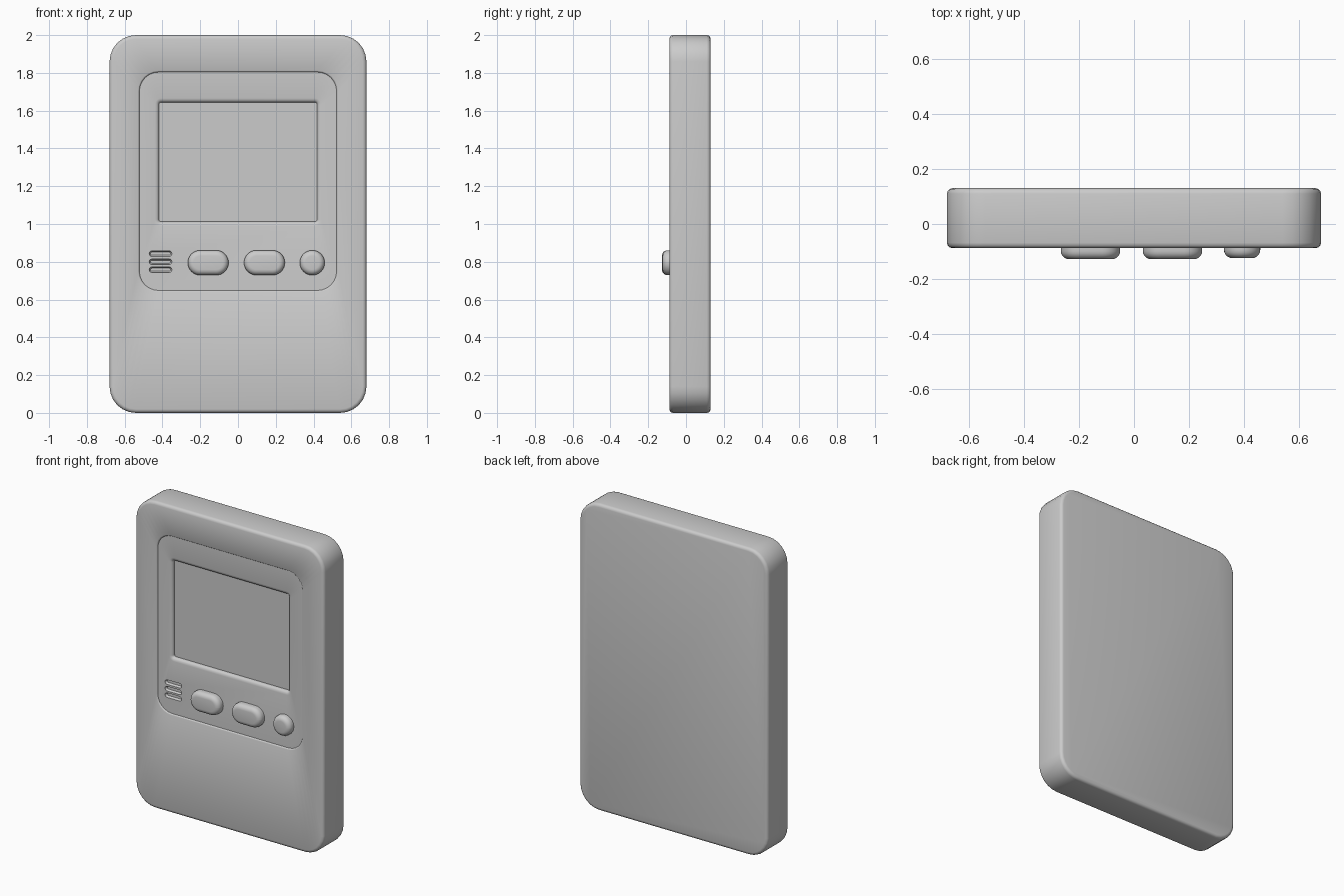
import bpy, bmesh, math

if "Cube" in bpy.data.objects:
    bpy.data.objects.remove(bpy.data.objects["Cube"])


def rounded_rect(cx, cz, hx, hz, r, y, seg):
    """Points of a rounded rectangle in the plane y, counter-clockwise from the front."""
    pts = []
    for k, (sx, sz) in enumerate([(1, 1), (-1, 1), (-1, -1), (1, -1)]):
        for i in range(seg + 1):
            a = math.pi / 2 * (k + i / seg)
            pts.append((cx + sx * (hx - r) + r * math.cos(a), y,
                        cz + sz * (hz - r) + r * math.sin(a)))
    return pts


def loft(name, rings, seg):
    """Skin a list of (cx, cz, hx, hz, r, y) outlines and cap both ends."""
    bm = bmesh.new()
    loops = [[bm.verts.new(p) for p in rounded_rect(*r, seg)] for r in rings]
    n = len(loops[0])
    for a, b in zip(loops, loops[1:]):
        for i in range(n):
            j = (i + 1) % n
            bm.faces.new((a[i], a[j], b[j], b[i]))
    bm.faces.new(loops[0][::-1])
    bm.faces.new(loops[-1])
    bmesh.ops.remove_doubles(bm, verts=bm.verts, dist=1e-5)
    bmesh.ops.recalc_face_normals(bm, faces=bm.faces)
    me = bpy.data.meshes.new(name)
    bm.to_mesh(me)
    bm.free()
    ob = bpy.data.objects.new(name, me)
    bpy.context.collection.objects.link(ob)
    return ob


def smooth(ob, angle=40):
    bpy.ops.object.select_all(action='DESELECT')
    bpy.context.view_layer.objects.active = ob
    ob.select_set(True)
    bpy.ops.object.shade_smooth_by_angle(angle=math.radians(angle))


FRONT, BACK, PANEL, SCREEN = -0.088, 0.130, -0.080, -0.055
STEPS = [math.pi / 2 * i / 3 for i in range(4)]

# Case: rounded back edge, rounded front edge, shallow panel, sunken screen
rings = []
B = 0.02


def case_ring(inset, y):
    return (0, 1.0, 0.68 - inset, 1.0 - inset, 0.14 - inset, y)


for t in STEPS:
    rings.append(case_ring(B * (1 - math.sin(t)), BACK - B * (1 - math.cos(t))))
for t in STEPS:
    rings.append(case_ring(B * (1 - math.cos(t)), FRONT + B * (1 - math.sin(t))))
for inset, y in [(0, FRONT), (0.004, FRONT + 0.002), (0.008, PANEL)]:
    rings.append((0, 1.226, 0.53 - inset, 0.586 - inset, 0.11 - inset, y))
for t in STEPS:
    d = 0.022 * (1 - math.sin(t))
    rings.append((0, 1.328, 0.418 + d, 0.316 + d, 0.012 + d,
                  PANEL + 0.018 * (1 - math.cos(t))))
rings.append((0, 1.328, 0.418, 0.316, 0.012, SCREEN))
case = loft("case", rings, 6)

# Speaker slots cut into the panel
for i, z in enumerate((0.758, 0.800, 0.843)):
    cutter = loft(f"slot_cutter_{i}", [
        (-0.41, z, 0.053, 0.008, 0.0079, PANEL + 0.015),
        (-0.41, z, 0.060, 0.015, 0.0149, PANEL + 0.006),
        (-0.41, z, 0.060, 0.015, 0.0149, PANEL - 0.05)], 4)
    mod = case.modifiers.new("slot", 'BOOLEAN')
    mod.operation, mod.solver, mod.object = 'DIFFERENCE', 'EXACT', cutter
    bpy.context.view_layer.objects.active = case
    bpy.ops.object.modifier_apply(modifier=mod.name)
    bpy.data.objects.remove(cutter)
smooth(case)


# Buttons: pills and a round one with domed rims
def button(name, cx, hx, front):
    h, b, z = 0.066, 0.03, 0.795
    prof = [(cx, z, hx, h, h - 0.0001, PANEL + 0.01)]
    for i in range(6):
        t = math.pi / 2 * i / 5
        d = b * (1 - math.cos(t))
        prof.append((cx, z, hx - d, h - d, h - d - 0.0001, front + b * (1 - math.sin(t))))
    smooth(loft(name, prof, 8))


button("left_button", -0.158, 0.108, -0.128)
button("middle_button", 0.140, 0.108, -0.128)
button("round_button", 0.393, 0.066, -0.124)
